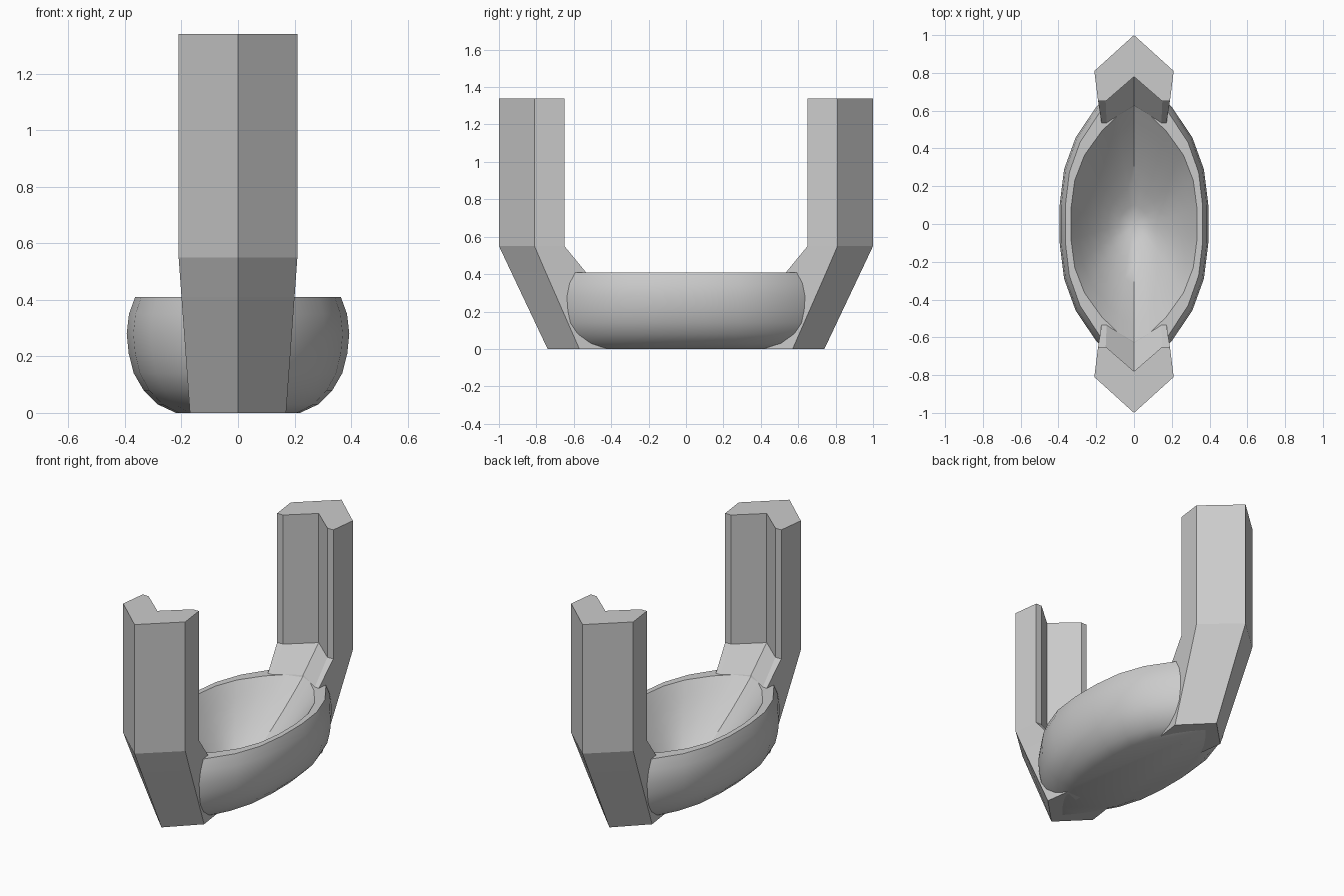
import bpy, bmesh, math

if "Cube" in bpy.data.objects:
    bpy.data.objects.remove(bpy.data.objects["Cube"])


def make_object(name, bm):
    bmesh.ops.recalc_face_normals(bm, faces=bm.faces)
    mesh = bpy.data.meshes.new(name)
    bm.to_mesh(mesh)
    bm.free()
    obj = bpy.data.objects.new(name, mesh)
    bpy.context.collection.objects.link(obj)
    return obj


def bridge(bm, a, b):
    n = len(a)
    for i in range(n):
        j = (i + 1) % n
        bm.faces.new((a[i], a[j], b[j], b[i]))


def lens_ring(bm, a, b, z):
    # pointed oval: half width a, half length b
    half = [-1, -.9, -.77, -.57, -.36, -.125, .125, .36, .57, .77, .9]
    pts = [(a * (1 - abs(t) ** 2.71), b * t) for t in half]
    ring = pts + [(-x, -y) for x, y in pts]
    return [bm.verts.new((x, y, z)) for x, y in ring]


# Hull: rounded outside, flat rim, conical bowl inside
bm = bmesh.new()
outer = [(.22, .64, 0), (.285, .70, .03), (.335, .755, .08), (.37, .79, .14),
         (.388, .80, .21), (.395, .804, .28), (.387, .79, .35), (.365, .76, .41)]
rings = [lens_ring(bm, *p) for p in outer]
for s in (1, .85, .68, .5, .33, .16):
    rings.append(lens_ring(bm, .335 * s ** .8, .64 * s, .05 + .36 * s ** 1.35))
for a, b in zip(rings, rings[1:]):
    bridge(bm, a, b)
bm.faces.new(rings[0])
centre = bm.verts.new((0, 0, .05))
last = rings[-1]
for i in range(len(last)):
    bm.faces.new((last[i], last[(i + 1) % len(last)], centre))
hull = make_object("hull", bm)
bpy.context.view_layer.objects.active = hull
hull.select_set(True)
bpy.ops.object.shade_smooth_by_angle(angle=math.radians(35))

# End posts: chevron section, leaning outward below and upright above
bm = bmesh.new()
# z, outer tip y, side (x, y), inner lip (outer x, inner x, y), notch y
sections = [(0, .74, .17, .57, .15, .13, .42, .42),
            (.41, .934, .20, .75, .172, .145, .535, .63),
            (.55, 1, .21, .81, .19, .15, .65, .78),
            (1.34, 1, .21, .81, .19, .15, .65, .78)]
rings = []
for z, tip, sx, sy, lo, li, ly, notch in sections:
    side = [(sx, sy), (lo, ly), (li, ly)]
    pts = [(0, tip)] + side + [(0, notch)] + [(-x, y) for x, y in reversed(side)]
    rings.append([bm.verts.new((x, -y, z)) for x, y in pts])
for a, b in zip(rings, rings[1:]):
    bridge(bm, a, b)
bm.faces.new(rings[0])
bm.faces.new(rings[-1])
posts = make_object("end_posts", bm)
mirror = posts.modifiers.new("mirror", 'MIRROR')
mirror.use_axis = (False, True, False)
mirror.use_clip = False
